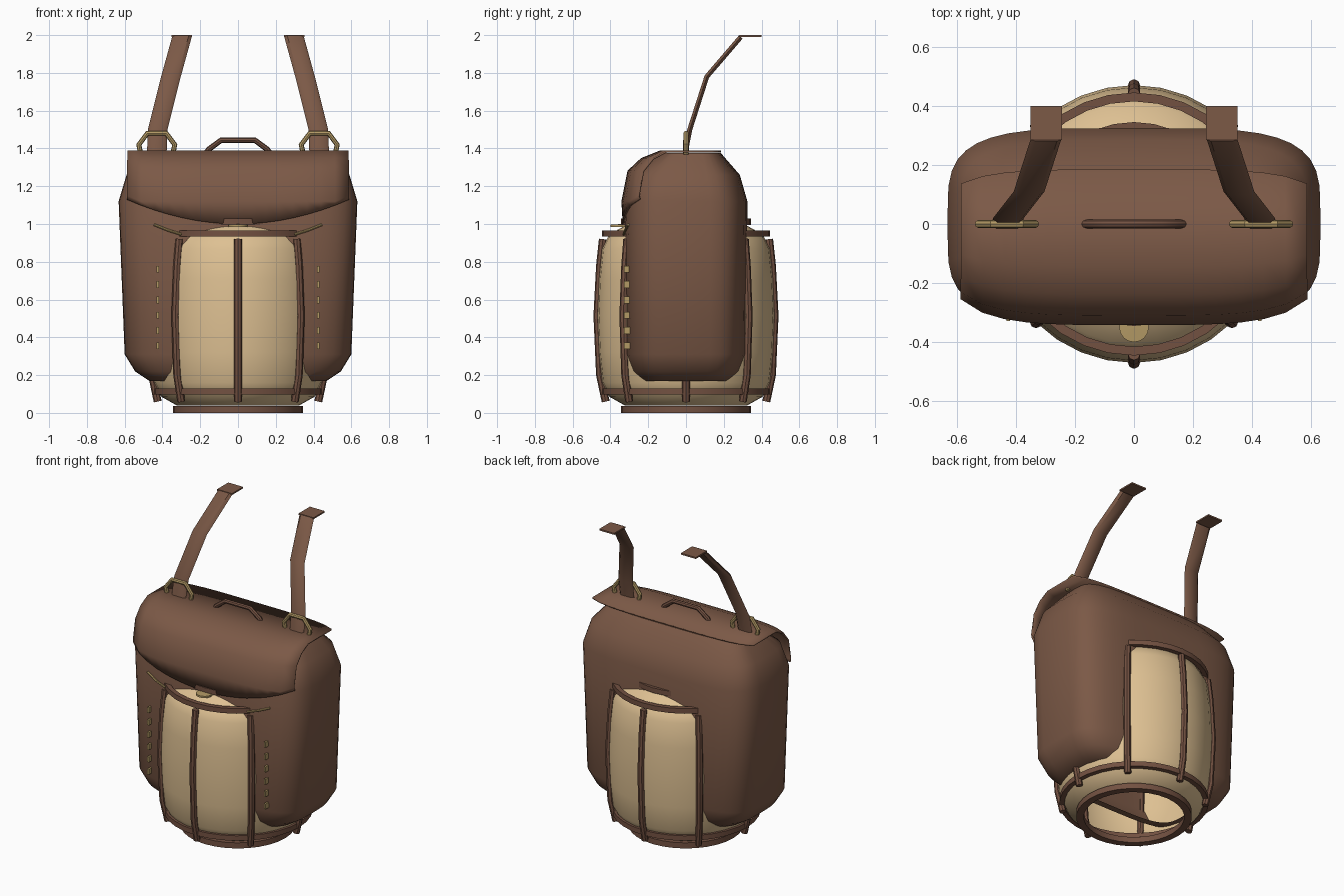
import bpy, bmesh, math
from mathutils import Vector

if "Cube" in bpy.data.objects:
    bpy.data.objects.remove(bpy.data.objects["Cube"], do_unlink=True)


def material(name, color):
    m = bpy.data.materials.new(name)
    m.use_nodes = True
    m.diffuse_color = (*color, 1)
    bsdf = next(n for n in m.node_tree.nodes if n.type == 'BSDF_PRINCIPLED')
    bsdf.inputs["Base Color"].default_value = (*color, 1)
    return m


LEATHER = material("brown leather", (0.2, 0.1, 0.062))
BAND = material("dark brown band", (0.17, 0.082, 0.053))
CREAM = material("cream wood", (0.73, 0.53, 0.29))
BRASS = material("brass", (0.45, 0.32, 0.13))


def finish(ob, mat, angle=40):
    ob.data.materials.append(mat)
    for o in bpy.context.selected_objects:
        o.select_set(False)
    ob.select_set(True)
    bpy.context.view_layer.objects.active = ob
    if ob.type == 'CURVE':
        bpy.ops.object.convert(target='MESH')
    bpy.ops.object.shade_smooth_by_angle(angle=math.radians(angle))
    return bpy.context.object


def link(name, data):
    ob = bpy.data.objects.new(name, data)
    bpy.context.collection.objects.link(ob)
    return ob


def loft(name, rings, mat, close_ring=True, close_path=False, caps=(False, False), angle=40):
    """Skin a list of point rings with quads."""
    bm = bmesh.new()
    rows = [[bm.verts.new(p) for p in ring] for ring in rings]
    n = len(rows[0])
    pairs = list(zip(rows, rows[1:])) + ([(rows[-1], rows[0])] if close_path else [])
    for a, b in pairs:
        for i in range(n if close_ring else n - 1):
            j = (i + 1) % n
            bm.faces.new((a[i], a[j], b[j], b[i]))
    if caps[0]:
        bm.faces.new(rows[0][::-1])
    if caps[1]:
        bm.faces.new(rows[-1])
    bmesh.ops.recalc_face_normals(bm, faces=bm.faces)
    me = bpy.data.meshes.new(name)
    bm.to_mesh(me)
    bm.free()
    return finish(link(name, me), mat, angle)


def lathe(name, profile, mat, closed=False, steps=32):
    angles = [2 * math.pi * i / steps for i in range(steps)]
    rings = [[(r * math.sin(a), -r * math.cos(a), z) for a in angles] for r, z in profile]
    return loft(name, rings, mat, close_path=closed)


def rod(name, pts, radius, mat):
    cu = bpy.data.curves.new(name, 'CURVE')
    cu.dimensions = '3D'
    cu.bevel_depth = radius
    cu.bevel_resolution = 2
    cu.use_fill_caps = True
    sp = cu.splines.new('POLY')
    sp.points.add(len(pts) - 1)
    for p, co in zip(sp.points, pts):
        p.co = (*co, 1)
    return finish(link(name, cu), mat)


def box(name, center, size, mat, tilt=0):
    bpy.ops.mesh.primitive_cube_add(size=1, location=center, rotation=(0, tilt, 0))
    ob = bpy.context.object
    ob.name = name
    ob.scale = size
    return finish(ob, mat)


# Leather bag: rounded rectangles stacked from an open bottom to a closed top
def rounded(hx, hy, yc, z, steps=40):
    ring = []
    for i in range(steps):
        a = 2 * math.pi * i / steps
        c, s = math.cos(a), math.sin(a)
        ring.append((hx * math.copysign(abs(c) ** 0.5, c),
                     yc + hy * math.copysign(abs(s) ** 0.5, s), z))
    return ring


levels = [(0.40, 0.20, 0, 0.165), (0.47, 0.25, 0, 0.17), (0.545, 0.29, 0, 0.22),
          (0.60, 0.32, 0, 0.31), (0.632, 0.325, 0, 1.12), (0.59, 0.285, 0, 1.26),
          (0.49, 0.165, 0.02, 1.375)]
loft("bag_body", [rounded(*l) for l in levels], LEATHER, caps=(False, True))

# Flap: lies over the top, follows the bag's curved front down to a scalloped hem
flap_side = [(0.185, 1.383), (-0.14, 1.383), (-0.235, 1.345), (-0.305, 1.28), (-0.337, 1.12)]
columns = []
for i in range(17):
    x = -0.585 + 1.17 * i / 16
    f = (1 - (x / 0.64) ** 4) ** 0.25
    hem = 1.0 + 0.13 * (x / 0.585) ** 2
    side = flap_side[:-1] + [(-0.337, max(1.12, hem + 0.02)), (-0.33, hem)]
    columns.append([(x, y * f, z) for y, z in side])
flap = loft("flap", columns, LEATHER, close_ring=False)
thick = flap.modifiers.new("thickness", 'SOLIDIFY')
thick.thickness = 0.01
thick.offset = 0

# Barrel: bulging shell, open at the bottom, and its hoops
half = [(0.325, 0.04), (0.405, 0.085), (0.445, 0.16), (0.462, 0.32)]
top = [(r, 1.03 - z) for r, z in reversed(half)]
lathe("barrel", half + [(0.47, 0.515)] + top, CREAM)
lathe("barrel_lid", [(0.325, 0.99), (0.15, 0.992), (0.002, 0.992)], CREAM)


def hoop(name, r, z, w, h):
    lathe(name, [(r, z), (r, z + h), (r - w, z + h), (r - w, z)], BAND, closed=True)


hoop("bottom_rim", 0.345, 0.0, 0.045, 0.037)
hoop("lower_hoop", 0.445, 0.097, 0.03, 0.033)
hoop("upper_hoop", 0.445, 0.933, 0.03, 0.033)
hoop("top_rim", 0.345, 0.995, 0.045, 0.033)

# Ribs running up the barrel
rib = [(0.425, 0.06), (0.455, 0.2), (0.469, 0.515), (0.455, 0.78), (0.44, 0.92)]
for i in range(8):
    a = i * math.pi / 4
    rod("barrel_rib", [(r * math.sin(a), -r * math.cos(a), z) for r, z in rib], 0.021, BAND)

# Carrying handle on top
rod("top_handle", [(-0.165, 0, 1.38), (-0.155, 0, 1.395), (-0.09, 0, 1.443),
                   (0.09, 0, 1.443), (0.155, 0, 1.395), (0.165, 0, 1.38)], 0.015, BAND)

# Clasp on the front of the lid
lathe("clasp", [(0.05, 0.0), (0.05, 0.012), (0.001, 0.014)], BRASS,
      steps=16).location = (0, -0.35, 0.985)

# Paired fittings: buckle, shoulder strap, stitches and cord
for s in (-1, 1):
    arch = [(-0.085, 1.37), (-0.095, 1.42), (-0.05, 1.48),
            (0.05, 1.48), (0.095, 1.42), (0.085, 1.37)]
    rod("strap_buckle", [(s * 0.43 + x, 0, z) for x, z in arch], 0.014, BRASS)

    path = [Vector(p) for p in ((s * 0.43, -0.005, 1.37), (s * 0.425, 0.02, 1.5),
                                (s * 0.355, 0.11, 1.78), (s * 0.297, 0.29, 1.99))]
    sections = []
    for i, p in enumerate(path):
        d = path[min(i + 1, len(path) - 1)] - path[max(i - 1, 0)]
        n = Vector((0, -d.z, d.y)).normalized() * 0.013
        w = Vector((0.052, 0, 0))
        sections.append([p - w, p - w * 0.7 + n, p + w * 0.7 + n,
                         p + w, p + w * 0.7 - n, p - w * 0.7 - n])
    loft("shoulder_strap", sections, LEATHER, caps=(True, True))
    box("strap_end", (s * 0.297, 0.342, 1.995), (0.108, 0.116, 0.01), LEATHER)

    for i in range(6):
        box("stitch", (s * 0.425, -0.306, 0.355 + 0.081 * i), (0.012, 0.044, 0.036), BRASS)
    rod("cord", [(s * 0.3, -0.33, 0.945), (s * 0.37, -0.322, 0.967),
                 (s * 0.445, -0.305, 0.997)], 0.007, BRASS)
